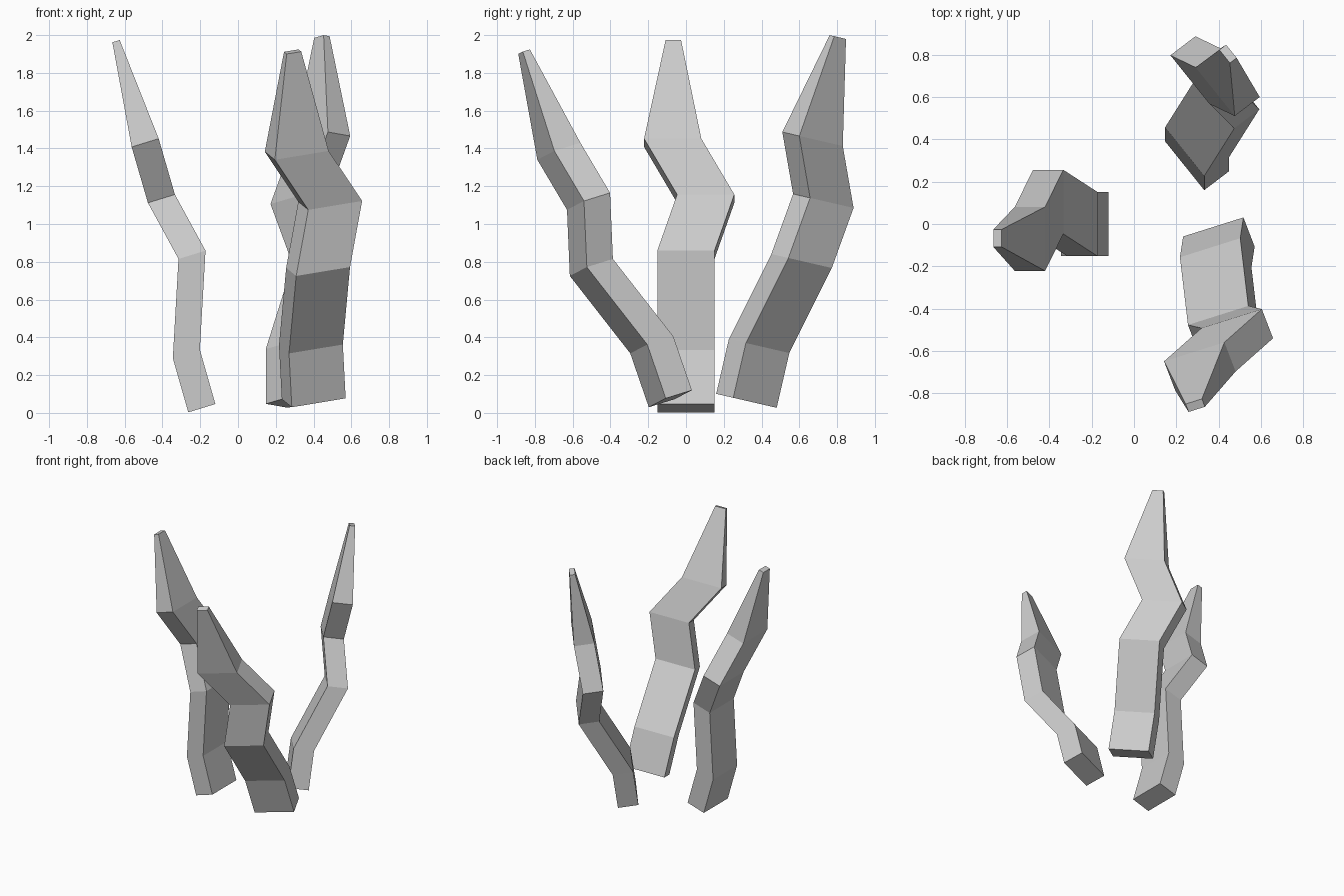
import bpy, bmesh
from mathutils import Vector

if "Cube" in bpy.data.objects:
    bpy.data.objects.remove(bpy.data.objects["Cube"])

TIP = 0.27  # size of the tip relative to the rest of the claw


def claw(name, width, thick, path):
    """Sweep a parallelogram section along a path of corner points, tapering the last."""
    w, t = Vector(width), Vector(thick)
    bm = bmesh.new()
    rings = []
    for i, p in enumerate(path):
        s = TIP if i == len(path) - 1 else 1.0
        p = Vector(p)
        rings.append([bm.verts.new(p + o * s) for o in (w * 0, w, w + t, t)])
    for a, b in zip(rings, rings[1:]):
        for i in range(4):
            j = (i + 1) % 4
            bm.faces.new((a[i], a[j], b[j], b[i]))
    bm.faces.new(rings[0])
    bm.faces.new(rings[-1])
    bmesh.ops.recalc_face_normals(bm, faces=bm.faces)
    mesh = bpy.data.meshes.new(name)
    bm.to_mesh(mesh)
    bm.free()
    ob = bpy.data.objects.new(name, mesh)
    bpy.context.collection.objects.link(ob)
    return ob


# Left claw
claw("left_claw", (0, 0.303, 0), (0.143, 0, 0.044), [
    (-0.263, -0.152, 0.003), (-0.345, -0.152, 0.29), (-0.315, -0.152, 0.815),
    (-0.477, -0.047, 1.112), (-0.563, -0.222, 1.408), (-0.665, -0.108, 1.962)])

# Front right claw
claw("front_claw", (0.285, 0.09, 0.047), (-0.053, 0.138, 0.043), [
    (0.285, -0.197, 0.03), (0.27, -0.295, 0.315), (0.308, -0.615, 0.725),
    (0.372, -0.63, 1.075), (0.195, -0.787, 1.34), (0.258, -0.888, 1.90)])

# Back right claw
claw("back_claw", (-0.185, 0.23, -0.053), (-0.118, -0.09, 0.021), [
    (0.45, 0.25, 0.08), (0.45, 0.317, 0.37), (0.592, 0.542, 0.82),
    (0.475, 0.657, 1.138), (0.594, 0.60, 1.466), (0.485, 0.785, 1.994)])
